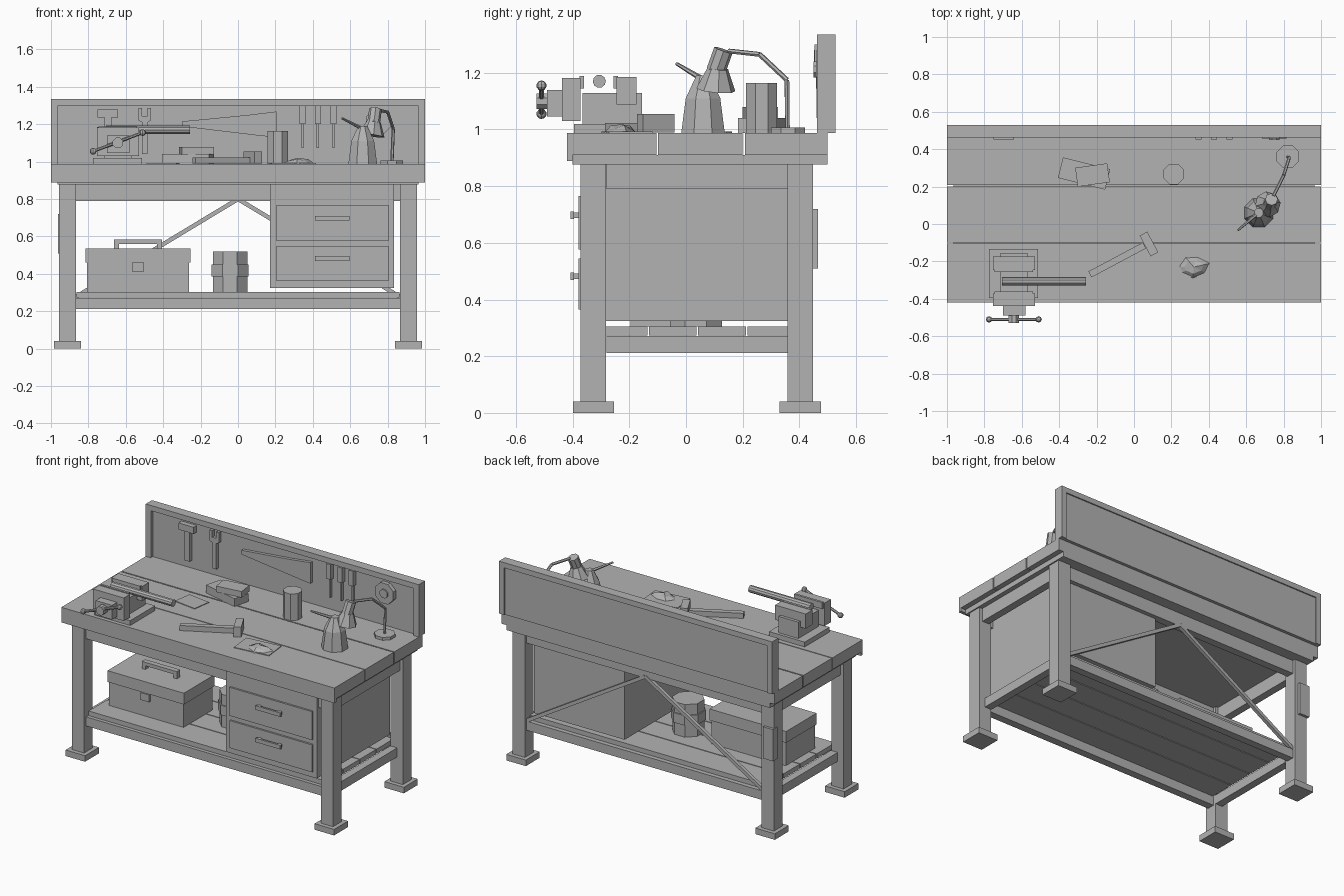
import bpy, bmesh, math
from mathutils import Vector, Matrix

grey = bpy.data.materials.new("plain grey")
grey.diffuse_color = (0.45, 0.45, 0.45, 1)


def finish(name, bm):
    bmesh.ops.recalc_face_normals(bm, faces=bm.faces)
    me = bpy.data.meshes.new(name)
    bm.to_mesh(me)
    bm.free()
    me.materials.append(grey)
    ob = bpy.data.objects.new(name, me)
    bpy.context.collection.objects.link(ob)
    return ob


def block(name, centre, size, rot=0):
    bm = bmesh.new()
    bmesh.ops.create_cube(bm, size=1, matrix=Matrix.Translation(centre)
                          @ Matrix.Rotation(math.radians(rot), 4, 'Z') @ Matrix.Diagonal((*size, 1)))
    return finish(name, bm)


def box(name, x0, x1, y0, y1, z0, z1):
    return block(name, ((x0 + x1) / 2, (y0 + y1) / 2, (z0 + z1) / 2), (x1 - x0, y1 - y0, z1 - z0))


def rod(name, p, q, r0, r1=None, n=8, turn=22.5):
    p, q = Vector(p), Vector(q)
    d = q - p
    m = Matrix.Translation((p + q) / 2) @ d.to_track_quat('Z', 'Y').to_matrix().to_4x4() \
        @ Matrix.Rotation(math.radians(turn), 4, 'Z')
    bm = bmesh.new()
    bmesh.ops.create_cone(bm, cap_ends=True, segments=n, radius1=r0,
                          radius2=r0 if r1 is None else r1, depth=d.length, matrix=m)
    return finish(name, bm)


def plate(name, pts, y0, y1):
    # x-z outline pushed along y
    bm = bmesh.new()
    f = bm.faces.new([bm.verts.new((x, y0, z)) for x, z in pts])
    new = bmesh.ops.extrude_face_region(bm, geom=[f])["geom"]
    bmesh.ops.translate(bm, vec=(0, y1 - y0, 0), verts=[v for v in new if isinstance(v, bmesh.types.BMVert)])
    return finish(name, bm)


# bench top
TOP = 0.988
for i, (a, b) in enumerate([(-0.418, -0.104), (-0.098, 0.2), (0.208, 0.5)]):
    box(f"top_plank_{i}", -1, 1, a, b, 0.91, TOP)
box("top_base", -0.965, 0.965, -0.4, 0.5, 0.877, 0.91)
box("front_lip", -1, 1, -0.42, -0.4, 0.888, TOP)

# back board with frame
box("back_panel", -0.965, 0.965, 0.485, 0.52, TOP, 1.305)
box("back_frame_top", -1, 1, 0.463, 0.528, 1.3, 1.335)
for s in (-1, 1):
    box("back_frame_side", min(s, s * 0.963), max(s, s * 0.963), 0.463, 0.528, TOP, 1.3)

# legs, feet and side rails
for s in (-1, 1):
    for y in (-0.327, 0.403):
        block("leg", (s * 0.912, y, 0.457), (0.09, 0.09, 0.84))
        block("foot", (s * 0.912, y, 0.02), (0.143, 0.145, 0.04))
    block("side_apron", (s * 0.91, 0.04, 0.833), (0.05, 0.64, 0.087))
    block("side_rail", (s * 0.89, 0.04, 0.242), (0.05, 0.64, 0.06))
    # diagonal brace
    p, q = Vector((0, 0.42, 0.8)), Vector((s * 0.87, 0.42, 0.275))
    rod("brace", p, q, 0.016, n=4, turn=45)
for y in (-0.327, 0.403):
    block("long_apron", (0, y, 0.833), (1.74, 0.05, 0.087))
    block("long_rail", (0, y, 0.242), (1.74, 0.05, 0.06))

# lower shelf
for i, (a, b) in enumerate([(-0.33, -0.136), (-0.13, 0.037), (0.043, 0.211), (0.217, 0.4)]):
    box(f"shelf_plank_{i}", -0.863, 0.863, a, b, 0.273, 0.304)

# drawer cabinet
box("cabinet", 0.17, 0.835, -0.368, 0.4, 0.325, 0.877)
for z0, z1, h in ((0.577, 0.765, 0.697), (0.364, 0.545, 0.482)):
    box("drawer_front", 0.203, 0.808, -0.38, -0.36, z0, z1)
    box("drawer_handle", 0.412, 0.595, -0.408, -0.395, h - 0.013, h + 0.013)
    for x in (0.43, 0.577):
        block("handle_post", (x, -0.388, h), (0.02, 0.02, 0.02))

box("socket_strip", -0.963, -0.89, 0.42, 0.465, 0.51, 0.72)

# tool box
box("toolbox_body", -0.808, -0.262, -0.195, 0.11, 0.304, 0.465)
box("toolbox_lid", -0.815, -0.255, -0.202, 0.117, 0.46, 0.535)
box("toolbox_handle", -0.663, -0.406, -0.06, -0.025, 0.56, 0.583)
for x in (-0.65, -0.419):
    block("toolbox_handle_post", (x, -0.042, 0.55), (0.026, 0.035, 0.04))
box("toolbox_latch", -0.567, -0.503, -0.212, -0.19, 0.412, 0.46)

# bucket on the shelf
rod("bucket", (-0.042, 0.035, 0.304), (-0.042, 0.035, 0.52), 0.099)
rod("bucket_band", (-0.042, 0.035, 0.385), (-0.042, 0.035, 0.45), 0.107)

# vise
box("vise_base", -0.775, -0.513, -0.395, -0.135, TOP, 1.02)
box("vise_body", -0.715, -0.57, -0.366, -0.155, 1.02, 1.128)
box("vise_fixed_jaw", -0.754, -0.53, -0.245, -0.175, 1.088, 1.185)
box("vise_fixed_pad", -0.745, -0.54, -0.256, -0.24, 1.145, 1.188)
box("vise_moving_jaw", -0.754, -0.53, -0.438, -0.372, 1.03, 1.182)
box("vise_moving_pad", -0.745, -0.54, -0.375, -0.36, 1.145, 1.188)
box("vise_screw_block", -0.7, -0.58, -0.49, -0.438, 1.045, 1.14)
rod("vise_screw", (-0.642, -0.528, 1.1), (-0.642, -0.48, 1.1), 0.03)
ends = [(-0.775, -0.51, 1.055), (-0.51, -0.51, 1.155)]
rod("vise_bar", *ends, 0.009)
for e in ends:
    bm = bmesh.new()
    bmesh.ops.create_uvsphere(bm, u_segments=8, v_segments=5, radius=0.018, matrix=Matrix.Translation(e))
    finish("vise_bar_knob", bm)
rod("held_pipe", (-0.706, -0.306, 1.17), (-0.257, -0.306, 1.17), 0.023, n=10)

# hammer on the bench
block("hammer_handle", (-0.09, -0.192, 1.006), (0.33, 0.036, 0.034), 28)
block("hammer_head", (0.08, -0.107, 1.022), (0.046, 0.125, 0.066), 28)

# wood blocks and papers
block("wood_block_low", (-0.267, 0.27, 1.014), (0.26, 0.113, 0.052), -14)
block("wood_block_high", (-0.222, 0.262, 1.059), (0.173, 0.102, 0.04), 8)
block("paper_small", (-0.4, 0.09, 0.99), (0.16, 0.125, 0.005), -8)
block("paper_large", (0.29, -0.208, 0.99), (0.24, 0.155, 0.005), 6)

# crumpled rag
outline = [(0.235, -0.23), (0.273, -0.176), (0.337, -0.171), (0.41, -0.209),
           (0.385, -0.262), (0.315, -0.289), (0.251, -0.262)]
bm = bmesh.new()
low = [bm.verts.new((x, y, TOP)) for x, y in outline]
top = [bm.verts.new((0.32 + (x - 0.32) * 0.6, -0.23 + (y + 0.23) * 0.6, 1.004 + 0.01 * (i % 2)))
       for i, (x, y) in enumerate(outline)]
mid = bm.verts.new((0.32, -0.23, 1.018))
bm.faces.new(low)
for i in range(7):
    j = (i + 1) % 7
    bm.faces.new((low[i], low[j], top[j], top[i]))
    bm.faces.new((top[i], top[j], mid))
finish("rag", bm)

# cup
rod("cup", (0.213, 0.267, TOP), (0.213, 0.267, 1.164), 0.059)

# oil can
cx, cy = 0.667, 0.06
rod("oil_can_body", (cx, cy, TOP), (cx, cy, 1.11), 0.083, 0.066)
rod("oil_can_shoulder", (cx, cy, 1.11), (cx, cy, 1.19), 0.066, 0.026)
rod("oil_can_spout", (cx + 0.01, cy + 0.01, 1.17), (0.556, -0.033, 1.232), 0.011, 0.006, n=6)

# desk lamp
rod("lamp_base", (0.823, 0.36, TOP), (0.823, 0.36, 1.007), 0.065)
arm = [(0.823, 0.358, 1.0), (0.83, 0.356, 1.175), (0.8, 0.26, 1.265), (0.745, 0.15, 1.277)]
for a, b in zip(arm, arm[1:]):
    rod("lamp_arm", a, b, 0.009, n=6)
rod("lamp_neck", (0.735, 0.132, 1.28), (0.725, 0.105, 1.205), 0.034)
rod("lamp_shade", (0.727, 0.112, 1.215), (0.715, 0.105, 1.14), 0.037, 0.07)

# tools hanging on the back board
Y0, Y1 = 0.452, 0.486
box("hung_hammer_head", -0.752, -0.642, Y0, Y1, 1.236, 1.28)
box("hung_hammer_handle", -0.713, -0.677, Y0 + 0.008, Y1, 1.04, 1.236)
plate("hung_wrench", [(-0.513, 1.04), (-0.483, 1.04), (-0.483, 1.21), (-0.464, 1.22), (-0.464, 1.288),
                      (-0.483, 1.288), (-0.483, 1.245), (-0.513, 1.245), (-0.513, 1.288),
                      (-0.532, 1.288), (-0.532, 1.22), (-0.513, 1.21)], Y0 + 0.01, Y1)
plate("hung_saw", [(-0.3, 1.215), (0.06, 1.25), (0.205, 1.268), (0.205, 1.13), (0.12, 1.138),
                   (-0.3, 1.188)], Y0 + 0.012, Y1)
for x in (0.345, 0.427, 0.51):
    block("screwdriver_grip", (x, 0.469, 1.25), (0.032, 0.032, 0.1))
    block("screwdriver_shaft", (x, 0.475, 1.137), (0.012, 0.018, 0.126))
rod("tape_roll", (0.75, 0.486, 1.212), (0.75, 0.458, 1.212), 0.072)
rod("tape_roll_core", (0.75, 0.486, 1.212), (0.75, 0.45, 1.212), 0.03)
